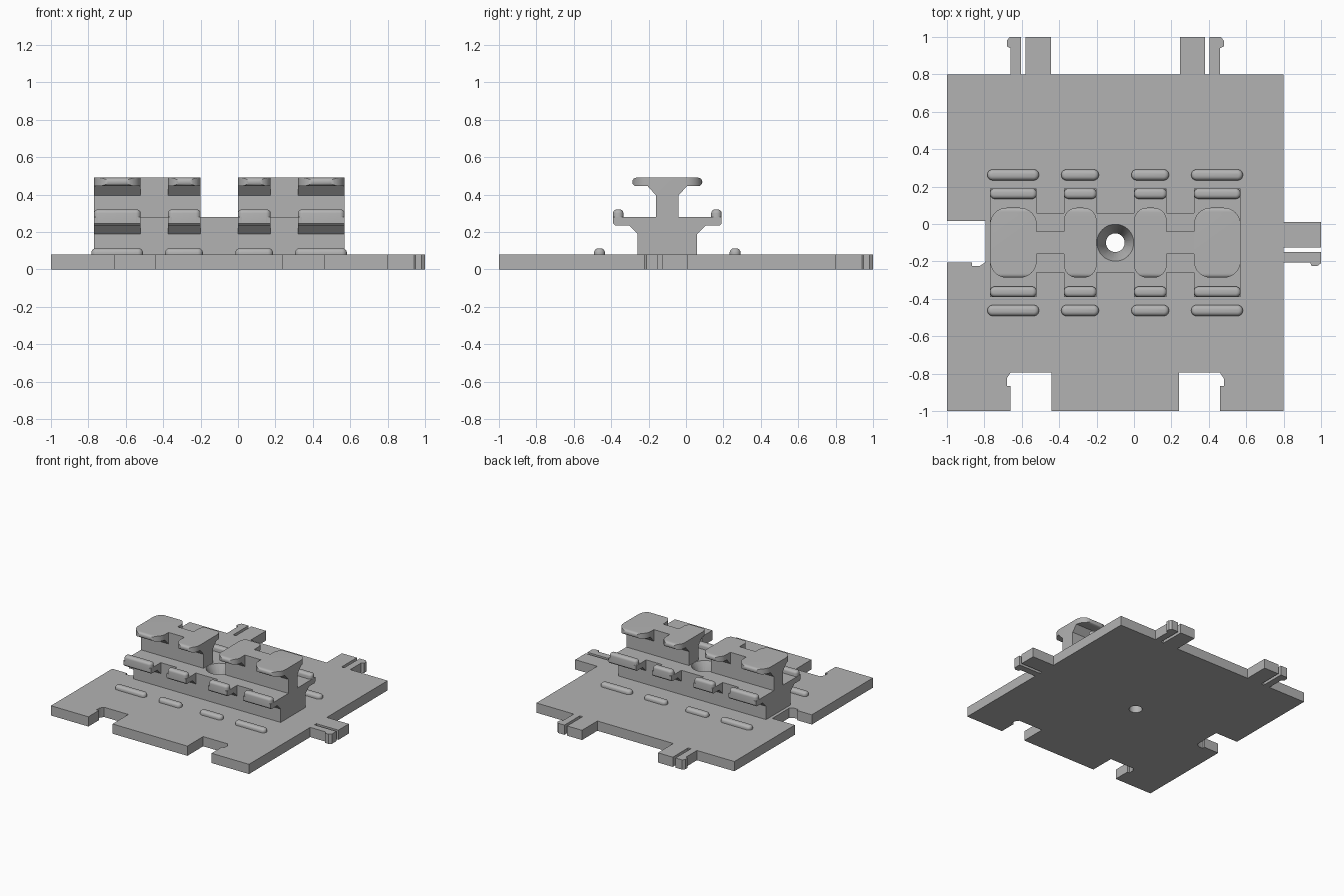
import bpy, bmesh, math
from mathutils import Matrix, Vector

if "Cube" in bpy.data.objects:
    bpy.data.objects.remove(bpy.data.objects["Cube"])

grey = bpy.data.materials.new("plain grey")
grey.use_nodes = True
tone = (0.45, 0.45, 0.45, 1)
grey.diffuse_color = tone
grey.node_tree.nodes["Principled BSDF"].inputs["Base Color"].default_value = tone

T = 0.08           # plate thickness
STEP = 0.28        # top of the lower rail tier
TOP = 0.49         # top of the rail heads
YC = -0.1          # rail centre line
SECTIONS = [(-0.77, -0.52), (-0.375, -0.2), (0, 0.175), (0.32, 0.57)]


def finish(name, bm):
    bmesh.ops.recalc_face_normals(bm, faces=bm.faces)
    mesh = bpy.data.meshes.new(name)
    bm.to_mesh(mesh)
    bm.free()
    mesh.materials.append(grey)
    obj = bpy.data.objects.new(name, mesh)
    bpy.context.collection.objects.link(obj)
    return obj


def prism(name, outline, lo, hi, axis="z", round_top=0):
    """Extrude an outline along z (x, y points) or along x (y, z points)."""
    bm = bmesh.new()
    place = (lambda p: (p[0], p[1], lo)) if axis == "z" else (lambda p: (lo, p[0], p[1]))
    face = bm.faces.new([bm.verts.new(place(p)) for p in outline])
    out = bmesh.ops.extrude_face_region(bm, geom=[face])
    moved = [v for v in out["geom"] if isinstance(v, bmesh.types.BMVert)]
    step = Vector((0, 0, hi - lo)) if axis == "z" else Vector((hi - lo, 0, 0))
    bmesh.ops.translate(bm, verts=moved, vec=step)
    if round_top:
        rim = [e for e in bm.edges if all(v in moved for v in e.verts)]
        bmesh.ops.bevel(bm, geom=rim, offset=round_top, segments=4,
                        profile=0.5, affect="EDGES")
    return finish(name, bm)


def rounded_rect(x0, x1, y0, y1, r, n=8):
    corners = [(x1 - r, y1 - r), (x0 + r, y1 - r), (x0 + r, y0 + r), (x1 - r, y0 + r)]
    return [(cx + r * math.cos((q + i / n) * math.pi / 2),
             cy + r * math.sin((q + i / n) * math.pi / 2))
            for q, (cx, cy) in enumerate(corners) for i in range(n + 1)]


def cone(name, r0, r1, z0, z1):
    bm = bmesh.new()
    bmesh.ops.create_cone(bm, cap_ends=True, segments=48, radius1=r0, radius2=r1,
                          depth=z1 - z0, matrix=Matrix.Translation((YC, YC, (z0 + z1) / 2)))
    return finish(name, bm)


def combine(obj, tool, operation="DIFFERENCE"):
    mod = obj.modifiers.new("cut", "BOOLEAN")
    mod.operation, mod.object, mod.solver = operation, tool, "EXACT"
    bpy.context.view_layer.objects.active = obj
    bpy.ops.object.modifier_apply(modifier="cut")
    bpy.data.objects.remove(tool)


def mirrored(half):
    """Complete a half profile (distance from centre line, z) on both sides."""
    return [(YC + d, z) for d, z in half] + [(YC - d, z) for d, z in reversed(half)]


def smooth(obj):
    bpy.ops.object.select_all(action="DESELECT")
    obj.select_set(True)
    bpy.context.view_layer.objects.active = obj
    bpy.ops.object.shade_smooth_by_angle(angle=math.radians(35))


# Base plate
plate = prism("base_plate", [(-1, -1), (0.8, -1), (0.8, 0.8), (-1, 0.8)], 0, T)

# Latch tabs on two edges and matching sockets on the opposite edges
arm = [(0, 0), (0, 0.14), (-0.02, 0.15), (-0.02, 0.18), (-0.005, 0.2), (0.055, 0.2), (0.055, 0)]
block = [(0.08, 0), (0.08, 0.2), (0.215, 0.2), (0.215, 0)]
socket = [(0, -0.1), (0, 0.135), (-0.02, 0.135), (-0.02, 0.175), (0, 0.205), (0.22, 0.205), (0.22, -0.1)]
LATCHES = [("back_right", -0.66, 1, False), ("back_left", 0.46, -1, False), ("side", -0.205, 1, True)]
for label, edge, sign, sideways in LATCHES:
    def lay(shape, start):
        pts = [(edge + sign * u, start + v) for u, v in shape]
        return [(v, u) for u, v in pts] if sideways else pts
    prism(label + "_latch_arm", lay(arm, 0.8), 0, T)
    prism(label + "_latch_block", lay(block, 0.8), 0, T)
    combine(plate, prism("socket_cutter", lay(socket, -1), -0.1, 0.2))

# Rail cross-sections: winged lower tier and headed upper tier
wing_half = [(0.16, T), (0.16, 0.19), (0.205, 0.235), (0.28, 0.235), (0.29, 0.245), (0.29, STEP)]
tip = [(0.165 + 0.0225 * math.cos(a), 0.4675 + 0.0225 * math.sin(a))
       for a in (math.pi * (i / 8 - 0.5) for i in range(9))]
head_half = [(0.06, STEP), (0.06, 0.395), (0.105, 0.445)] + tip

for i, (x0, x1) in enumerate(SECTIONS, 1):
    prism(f"rail_lower_{i}", mirrored(wing_half), x0, x1, "x")
    head = prism(f"rail_head_{i}", mirrored(head_half), x0, x1, "x")
    radius = 0.09 if x1 - x0 > 0.2 else 0.07
    plan = rounded_rect(x0, x1, YC - 0.187, YC + 0.187, radius)
    combine(head, prism("plan_cutter", plan, 0.2, 0.6), "INTERSECT")
    smooth(head)
    for side, s in (("back", 1), ("front", -1)):
        # Raised lip along each wing
        y = YC + s * 0.2625
        smooth(prism(f"{side}_wing_lip_{i}", rounded_rect(x0, x1, y - 0.028, y + 0.028, 0.026),
                     0.25, 0.32, round_top=0.02))
        # Low ridge on the plate
        y = YC + s * 0.3625
        smooth(prism(f"{side}_ridge_{i}", rounded_rect(x0 - 0.014, x1 + 0.012, y - 0.029, y + 0.029, 0.028),
                     T, 0.112, round_top=0.022))

# Plain webs joining the sections
lower_web = mirrored([(0.16, T), (0.16, STEP)])
upper_web = mirrored([(0.06, STEP), (0.06, TOP)])
for i in range(3):
    a, b = SECTIONS[i][1], SECTIONS[i + 1][0]
    web = prism(f"lower_web_{i + 1}", lower_web, a, b, "x")
    if i == 1:
        # Countersunk screw hole through the middle web
        combine(web, cone("bore_cutter", 0.05, 0.05, 0, 0.4))
        combine(web, cone("sink_cutter", 0.045, 0.099, 0.17, STEP + 0.001))
        smooth(web)
    else:
        prism(f"upper_web_{i + 1}", upper_web, a, b, "x")
combine(plate, cone("bore_cutter", 0.05, 0.05, -0.1, 0.2))
smooth(plate)
